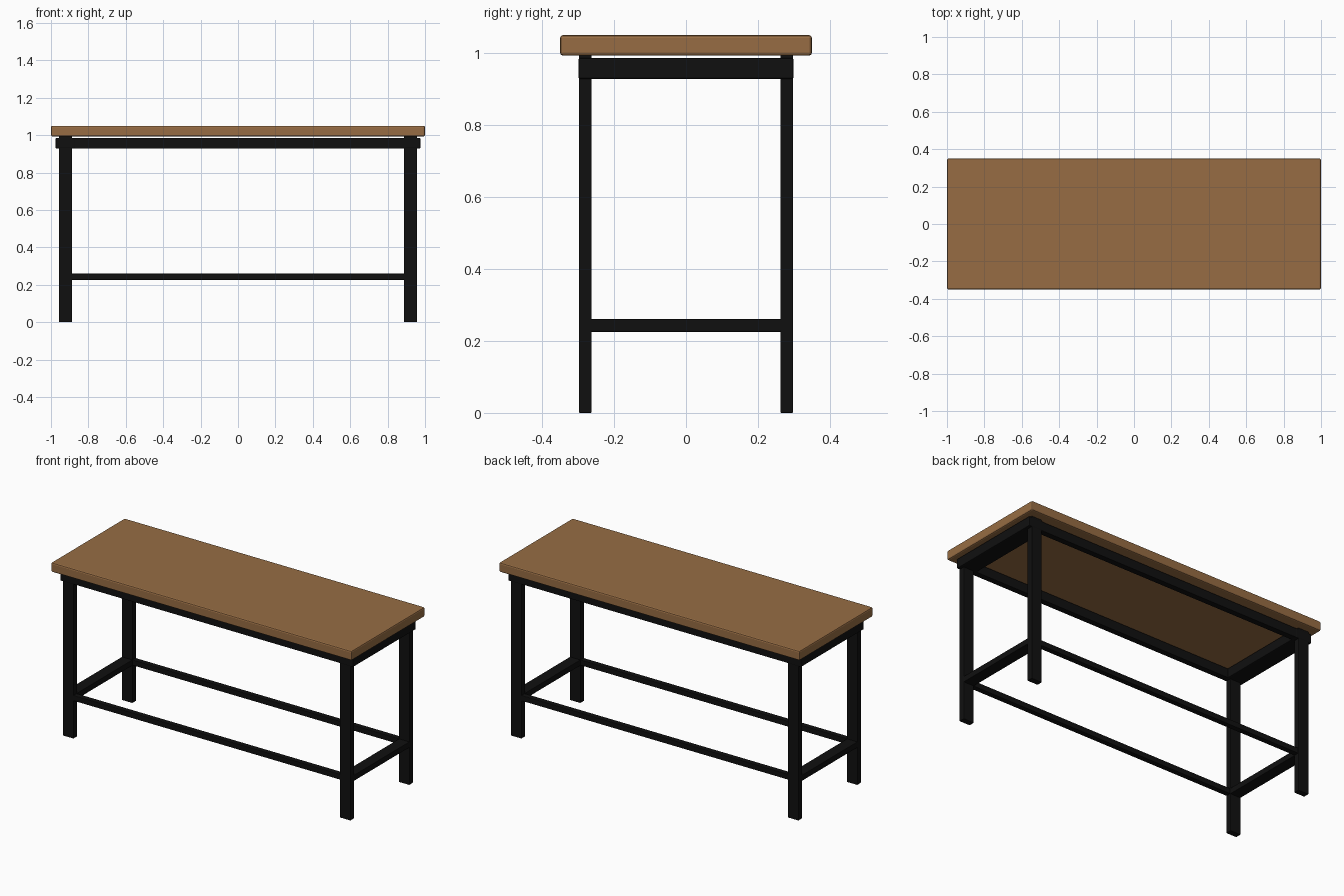
import bpy
import bmesh
from mathutils import Vector

if "Cube" in bpy.data.objects:
    bpy.data.objects.remove(bpy.data.objects["Cube"], do_unlink=True)


def make_material(name, rgb):
    mat = bpy.data.materials.new(name)
    mat.use_nodes = True
    color = (*rgb, 1.0)
    mat.diffuse_color = color
    mat.node_tree.nodes["Principled BSDF"].inputs["Base Color"].default_value = color
    return mat


wood = make_material("warm wood", (0.31, 0.152, 0.057))
metal = make_material("black metal", (0.005, 0.005, 0.005))


def box(name, low, high, mat, bevel, segments=2):
    """Box between two corners with softened edges."""
    low, high = Vector(low), Vector(high)
    size, mid = high - low, (low + high) / 2
    bm = bmesh.new()
    bmesh.ops.create_cube(bm, size=1.0)
    for v in bm.verts:
        v.co = Vector(a * b for a, b in zip(v.co, size))
    bmesh.ops.bevel(bm, geom=bm.edges[:], offset=bevel, segments=segments,
                    profile=0.5, affect="EDGES")
    mesh = bpy.data.meshes.new(name)
    bm.to_mesh(mesh)
    bm.free()
    mesh.materials.append(mat)
    obj = bpy.data.objects.new(name, mesh)
    obj.location = mid
    bpy.context.collection.objects.link(obj)
    return obj


def bar(name, center, size, bevel=0.003):
    c, half = Vector(center), Vector(size) / 2
    return box(name, c - half, c + half, metal, bevel)


LEG_X, LEG_Y = 0.922, 0.28
LEG_W, LEG_D = 0.07, 0.036
RAIL_Z, RAIL_H = 0.957, 0.058
BRACE_Z, BRACE_H = 0.243, 0.035

# Wooden top
box("table_top", (-1, -0.35, 0.993), (1, 0.35, 1.05), wood, 0.008)

# Legs
for x, side in ((-LEG_X, "right"), (LEG_X, "left")):
    for y, end in ((-LEG_Y, "front"), (LEG_Y, "back")):
        bar(f"{end}_{side}_leg", (x, y, 0.4975), (LEG_W, LEG_D, 0.995))

    # Short rails and braces at each end
    bar(f"{side}_upper_rail", (x, 0, RAIL_Z), (0.106, 0.598, RAIL_H), 0.005)
    bar(f"{side}_lower_brace", (x, 0, BRACE_Z), (LEG_W, 2 * LEG_Y, BRACE_H))

# Long rails and braces along the front and back
for y, end in ((-LEG_Y, "front"), (LEG_Y, "back")):
    bar(f"{end}_upper_rail", (0, y, RAIL_Z), (2 * LEG_X, LEG_D, RAIL_H - 0.002))
    bar(f"{end}_lower_brace", (0, y, BRACE_Z), (2 * LEG_X, LEG_D - 0.004, BRACE_H - 0.002))
